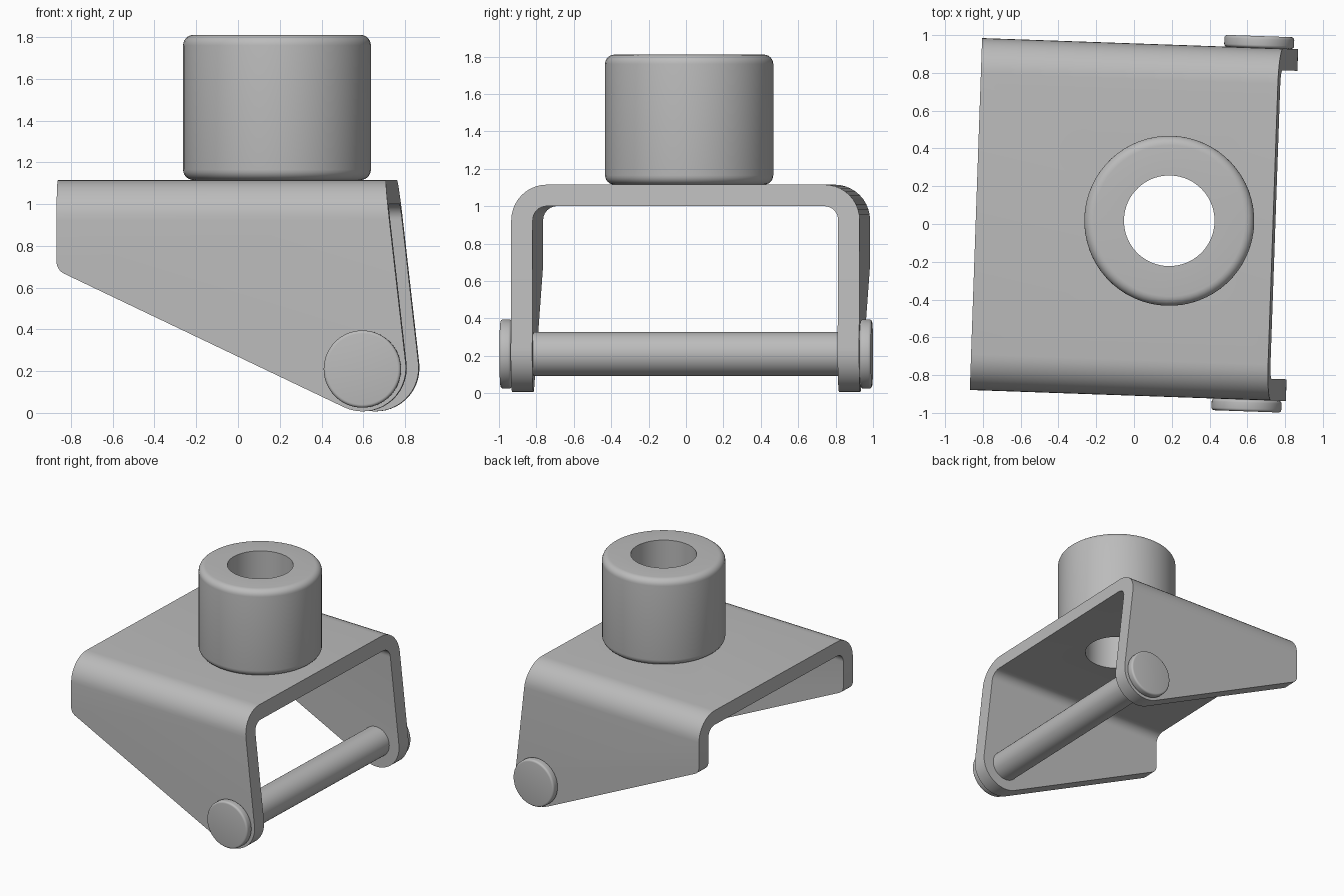
import bpy
import bmesh
import math
from mathutils import Matrix, Vector

cube = bpy.data.objects.get("Cube")
if cube:
    bpy.data.objects.remove(cube, do_unlink=True)

# Single metal colour
GREY = (0.5, 0.5, 0.5, 1)
metal = bpy.data.materials.new("plain grey metal")
metal.use_nodes = True
metal.diffuse_color = GREY
metal.node_tree.nodes["Principled BSDF"].inputs["Base Color"].default_value = GREY

# The assembly is turned slightly about the vertical axis
PLACE = Matrix.Rotation(math.radians(-2), 4, "Z") @ Matrix.Translation((0, 0.0235, 0))
PIN_X, PIN_Z = 0.629, 0.21
BUSH_X, HOLE_R = 0.186, 0.24
TOP, WIDTH, THICK = 1.115, 0.932, 0.115


def rounded(corners, steps=10):
    """Outline from (a, b, radius) corners, with arcs at the rounded ones."""
    out = []
    for i, (a, b, r) in enumerate(corners):
        p = Vector((a, b))
        if r == 0:
            out.append(p)
            continue
        u = (Vector(corners[i - 1][:2]) - p).normalized()
        v = (Vector(corners[(i + 1) % len(corners)][:2]) - p).normalized()
        half = u.angle(v) / 2
        centre = p + (u + v).normalized() * (r / math.sin(half))
        start = p + u * (r / math.tan(half)) - centre
        end = p + v * (r / math.tan(half)) - centre
        sweep = start.angle(end)
        for k in range(steps + 1):
            t = k / steps
            out.append(centre + (start * math.sin((1 - t) * sweep)
                                 + end * math.sin(t * sweep)) / math.sin(sweep))
    return out


def finish(name, bm):
    bmesh.ops.recalc_face_normals(bm, faces=bm.faces)
    mesh = bpy.data.meshes.new(name)
    bm.to_mesh(mesh)
    bm.free()
    mesh.materials.append(metal)
    obj = bpy.data.objects.new(name, mesh)
    bpy.context.collection.objects.link(obj)
    return obj


def prism(name, outline, to_3d, vector):
    bm = bmesh.new()
    face = bm.faces.new([bm.verts.new(to_3d(p)) for p in outline])
    ext = bmesh.ops.extrude_face_region(bm, geom=[face], use_keep_orig=True)
    moved = [g for g in ext["geom"] if isinstance(g, bmesh.types.BMVert)]
    bmesh.ops.translate(bm, verts=moved, vec=vector)
    return finish(name, bm)


def lathe(name, outline, matrix, closed, segments=64):
    """Turn an (radius, height) outline round z, then move it by matrix."""
    bm = bmesh.new()
    vs = [bm.verts.new((p[0], 0, p[1])) for p in outline]
    es = [bm.edges.new(pair) for pair in zip(vs, vs[1:])]
    if closed:
        es.append(bm.edges.new((vs[-1], vs[0])))
    bmesh.ops.spin(bm, geom=vs + es, cent=(0, 0, 0), axis=(0, 0, 1),
                   angle=math.tau, steps=segments)
    bmesh.ops.remove_doubles(bm, verts=bm.verts, dist=0.0001)
    bm.transform(matrix)
    return finish(name, bm)


def cut(obj, tool, operation):
    mod = obj.modifiers.new("cut", "BOOLEAN")
    mod.operation = operation
    mod.solver = "EXACT"
    mod.object = tool
    bpy.context.view_layer.objects.active = obj
    bpy.ops.object.modifier_apply(modifier=mod.name)
    bpy.data.objects.remove(tool, do_unlink=True)


# Bracket: bent channel section trimmed to the side outline
inner, low = WIDTH - THICK, -0.3
section = rounded([(-WIDTH, low, 0), (-WIDTH, TOP, 0.19), (WIDTH, TOP, 0.19),
                   (WIDTH, low, 0), (inner, low, 0), (inner, TOP - THICK, 0.075),
                   (-inner, TOP - THICK, 0.075), (-inner, low, 0)])
bracket = prism("bracket", section, lambda p: (-1.2, p.x, p.y), (2.4, 0, 0))
side = rounded([(-0.838, 1.3, 0), (0.714, 1.3, 0),
                (0.8775, -0.134, 0.208), (-0.838, 0.684, 0.065)], 16)
trim = prism("side_trim", side, lambda p: (p.x, -1.2, p.y), (0, 2.4, 0))
cut(bracket, trim, "INTERSECT")
bore = lathe("bore_cutter", [(0, 0.8), (HOLE_R, 0.8), (HOLE_R, 1.3), (0, 1.3)],
             Matrix.Translation((BUSH_X, 0, 0)), False)
cut(bracket, bore, "DIFFERENCE")

# Bushing on top
bush = rounded([(HOLE_R, TOP, 0), (0.45, TOP, 0.05),
                (0.45, 1.81, 0.05), (HOLE_R, 1.81, 0)], 6)
bushing = lathe("bushing", bush, Matrix.Translation((BUSH_X, 0, 0)), True)

# Cross pin with a flat head at each end
end = 0.994
pin_outline = rounded([(0, -end, 0), (0.185, -end, 0.015), (0.185, -WIDTH, 0.015),
                       (0.118, -WIDTH, 0), (0.118, WIDTH, 0),
                       (0.185, WIDTH, 0.015), (0.185, end, 0.015), (0, end, 0)], 4)
pin = lathe("cross_pin", pin_outline,
            Matrix.Translation((PIN_X, 0, PIN_Z)) @ Matrix.Rotation(math.pi / 2, 4, "X"),
            False)

# Place and shade every part
bpy.ops.object.select_all(action="DESELECT")
for part in (bracket, bushing, pin):
    part.data.transform(PLACE)
    part.select_set(True)
bpy.context.view_layer.objects.active = bracket
bpy.ops.object.shade_smooth_by_angle(angle=math.radians(30))
